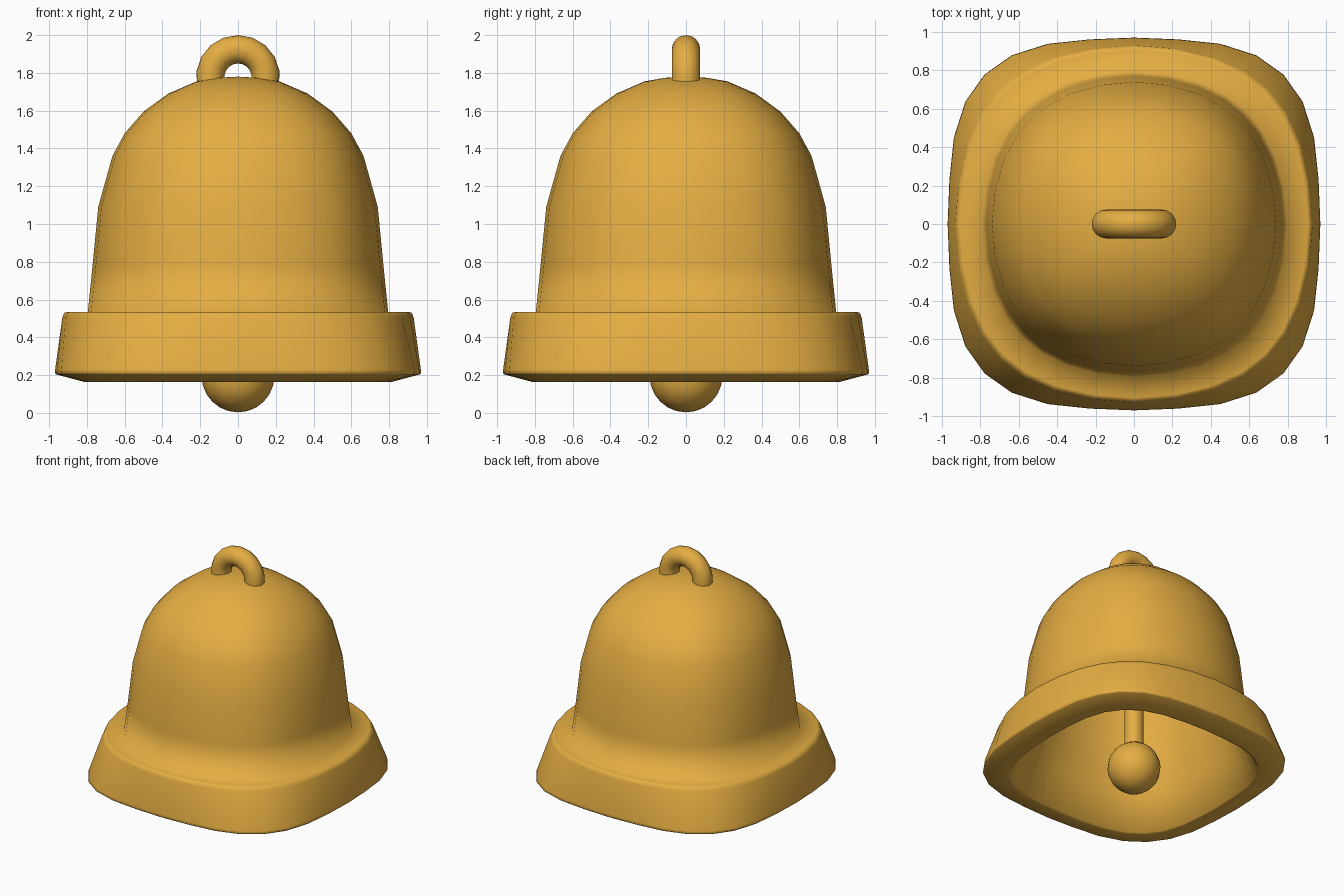
import bpy
import bmesh
from math import sin, cos, pi, radians

if "Cube" in bpy.data.objects:
    bpy.data.objects.remove(bpy.data.objects["Cube"])

gold = bpy.data.materials.new("warm gold")
gold.use_nodes = True
gold.diffuse_color = (0.78, 0.42, 0.055, 1)
gold.node_tree.nodes["Principled BSDF"].inputs["Base Color"].default_value = gold.diffuse_color


def finish(name, bm):
    """Turn a bmesh into a smooth gold object."""
    bmesh.ops.recalc_face_normals(bm, faces=bm.faces)
    for face in bm.faces:
        face.smooth = True
    mesh = bpy.data.meshes.new(name)
    bm.to_mesh(mesh)
    bm.free()
    mesh.materials.append(gold)
    obj = bpy.data.objects.new(name, mesh)
    bpy.context.collection.objects.link(obj)
    return obj


def loft(name, rings, sides):
    """Join rings of (radius, height, corner bulge); zero radius is a pole."""
    bm = bmesh.new()
    loops = []
    for radius, z, bulge in rings:
        if radius == 0:
            loops.append([bm.verts.new((0, 0, z))] * sides)
            continue
        loop = []
        for i in range(sides):
            a = 2 * pi * i / sides
            a += 0.055 * sin(4 * a)  # gather points towards the corners
            r = radius * (1 + bulge * abs(sin(2 * a)) ** 2.5)
            loop.append(bm.verts.new((r * cos(a), r * sin(a), z)))
        loops.append(loop)
    for low, high in zip(loops, loops[1:]):
        for i in range(sides):
            j = (i + 1) % sides
            corners = list(dict.fromkeys((low[i], low[j], high[j], high[i])))
            bm.faces.new(corners)
    return finish(name, bm)


# Bell shell: dome, ledge, squared skirt, lip and hollow inside
loft("bell_shell", [
    (0, 1.78, 0), (0.11, 1.774, 0.02), (0.22, 1.755, 0.03),
    (0.37, 1.69, 0.04), (0.50, 1.595, 0.045),
    (0.60, 1.48, 0.045), (0.665, 1.36, 0.045), (0.74, 1.09, 0.035),
    (0.77, 0.78, 0.04), (0.795, 0.535, 0.045),
    (0.905, 0.535, 0.06), (0.92, 0.53, 0.06), (0.93, 0.505, 0.065),
    (0.968, 0.23, 0.132), (0.97, 0.21, 0.134), (0.96, 0.203, 0.134),
    (0.81, 0.163, 0.134), (0.79, 0.168, 0.134),
    (0.70, 0.45, 0.08), (0.64, 0.78, 0.04), (0.59, 1.09, 0.035),
    (0.51, 1.32, 0.04), (0.36, 1.51, 0.04), (0.18, 1.60, 0.02), (0, 1.625, 0),
], 32)

# Clapper rod and ball
loft("clapper_rod", [(0.07, 0.30, 0), (0.07, 1.66, 0)], 16)
bm = bmesh.new()
bmesh.ops.create_uvsphere(bm, u_segments=16, v_segments=12, radius=0.193)
bmesh.ops.translate(bm, verts=bm.verts, vec=(0, 0, 0.196))
finish("clapper_ball", bm)

# Hanging loop: arched tube with closed feet
bm = bmesh.new()
arcs, sides, major, minor = 10, 16, 0.147, 0.075
tube = []
for k in range(arcs + 1):
    a = radians(-12) + radians(204) * k / arcs
    ring = []
    for i in range(sides):
        b = 2 * pi * i / sides
        r = major + minor * cos(b)
        ring.append(bm.verts.new((r * cos(a), minor * sin(b), 1.778 + r * sin(a))))
    tube.append(ring)
for one, two in zip(tube, tube[1:]):
    for i in range(sides):
        j = (i + 1) % sides
        bm.faces.new((one[i], one[j], two[j], two[i]))
bm.faces.new(tube[0])
bm.faces.new(tube[-1])
loop = finish("hanging_loop", bm)
bpy.context.view_layer.objects.active = loop
loop.select_set(True)
bpy.ops.object.shade_smooth_by_angle(angle=radians(50))
